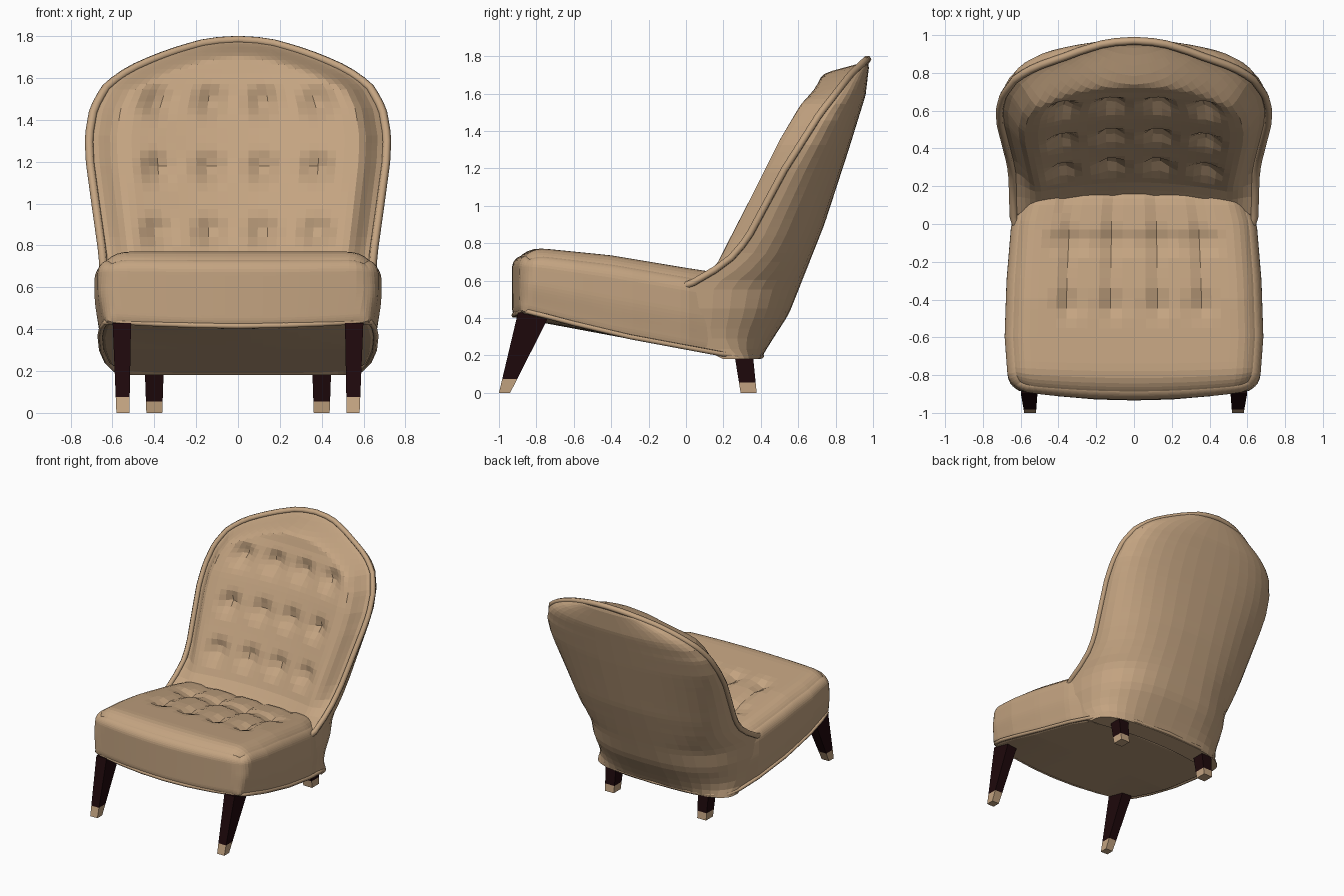
import bpy, bmesh, math
from mathutils import Vector

if "Cube" in bpy.data.objects:
    bpy.data.objects.remove(bpy.data.objects["Cube"])


def material(name, rgb):
    m = bpy.data.materials.new(name)
    m.diffuse_color = (*rgb, 1)
    m.use_nodes = True
    m.node_tree.nodes["Principled BSDF"].inputs["Base Color"].default_value = m.diffuse_color
    return m


TAN = material("tan upholstery", (0.55, 0.37, 0.22))
WOOD = material("dark red wood", (0.013, 0.0025, 0.0035))


def lerp_table(table, t):
    """Piecewise linear lookup in a list of (t, value)."""
    if t <= table[0][0]:
        return table[0][1]
    for (a, fa), (b, fb) in zip(table, table[1:]):
        if t <= b:
            return fa + (fb - fa) * (t - a) / (b - a)
    return table[-1][1]


def smooth(t):
    t = max(0.0, min(1.0, t))
    return t * t * (3 - 2 * t)


def finish(bm, name, mat):
    bmesh.ops.remove_doubles(bm, verts=bm.verts, dist=0.0005)
    bmesh.ops.recalc_face_normals(bm, faces=bm.faces)
    me = bpy.data.meshes.new(name)
    bm.to_mesh(me)
    bm.free()
    me.materials.append(mat)
    ob = bpy.data.objects.new(name, me)
    bpy.context.collection.objects.link(ob)
    return ob


def tuft(a, b, cols, rows, radius, depth):
    """Cone-shaped dimple at each button position."""
    d = min(math.hypot(a - c, b - r) for c in cols for r in rows)
    return depth * max(0.0, 1 - d / radius) ** 1.2


def piping(name, pts, radius, closed):
    cu = bpy.data.curves.new(name, 'CURVE')
    cu.dimensions = '3D'
    cu.bevel_depth = radius
    cu.bevel_resolution = 1
    cu.use_fill_caps = True
    sp = cu.splines.new('POLY')
    sp.points.add(len(pts) - 1)
    for p, co in zip(sp.points, pts):
        p.co = (*co, 1)
    sp.use_cyclic_u = closed
    cu.materials.append(TAN)
    ob = bpy.data.objects.new(name, cu)
    bpy.context.collection.objects.link(ob)
    bpy.ops.object.select_all(action='DESELECT')
    bpy.context.view_layer.objects.active = ob
    ob.select_set(True)
    bpy.ops.object.convert(target='MESH')


# Backrest profiles by height: half width, rim, cushion front and rear surface
BASE, TOP = .18, 1.783
WIDTH = [(.18, .585), (.45, .632), (.75, .645), (1.0, .68), (1.2, .707), (1.32, .712),
         (1.45, .69), (1.55, .635), (1.61, .565), (1.66, .475), (1.70, .38), (1.735, .28),
         (1.765, .175), (1.778, .09), (TOP, 0)]
RIM = [(.18, .2), (.24, .08), (.31, 0), (.55, 0), (.60, .05), (.66, .16), (.74, .265), (.845, .34),
       (1.19, .525), (1.49, .715), (1.7, .88), (TOP, .97)]
CUSHION = [(.18, .2), (.31, .05), (.56, .05), (.64, .12), (.70, .17), (1.03, .34), (1.35, .5),
           (1.57, .63), (1.70, .725), (1.74, .79), (1.765, .86), (TOP, .97)]
REAR = [(.18, .40), (.25, .44), (.42, .55), (.9, .74), (1.3, .87), (1.59, .96), (1.74, .978), (TOP, .97)]
HEIGHT_AT = sorted((w, z) for z, w in WIDTH if z > 1.3)   # outline height by x

# Backrest: one closed ring per height, tufted front and rounded rear
NF, NR, ROWS = 36, 20, 46
bm = bmesh.new()
rings = []
for i in range(ROWS + 1):
    z = BASE + (TOP - BASE) * (1 - (1 - i / ROWS) ** 1.6)
    w, ye, yc, yr = (lerp_table(t, z) for t in (WIDTH, RIM, CUSHION, REAR))
    ring = []
    for j in range(NF + 1):
        u = math.sin((j / NF * 2 - 1) * math.pi / 2) * .5 + (j / NF * 2 - 1) * .5
        x = u * w
        dx = (1 - abs(u)) * w
        f = smooth((dx - .015) / .12)
        hollow = .05 * (1 - min(1, abs(x) / .5) ** 2) * smooth((TOP - z) / .3)
        if z > 1.5:   # keep the cushion full up to the domed outline
            dz = max(0, lerp_table(HEIGHT_AT, abs(x)) - z)
            d = dx * dz / math.hypot(dx, dz) if dx * dz > 0 else 0
            f += (smooth((d - .005) / .085) - f) * smooth((z - 1.5) / .1)
            yc += (.5 + (z - 1.35) * .62 - yc) * smooth((z - 1.6) / .1)
        y = ye + (yc + hollow - ye) * f
        if z > .7:
            y += tuft(x, z, (-.38, -.125, .125, .38), (.86, 1.17, 1.48), .1, .065)
        ring.append(bm.verts.new((x, y, z)))
    e = 2 / (2.8 - .45 * smooth((z - .2) / .8))
    for j in range(1, NR):
        a = math.pi * j / NR
        c, s = math.cos(a), math.sin(a)
        x = w * math.copysign(abs(c) ** e, c)
        ring.append(bm.verts.new((x, ye + (yr - ye) * s ** e, z)))
    rings.append(ring)
for r0, r1 in zip(rings, rings[1:]):
    n = len(r0)
    for j in range(n):
        k = (j + 1) % n
        bm.faces.new((r0[j], r0[k], r1[k], r1[j]))
bm.faces.new(rings[0])
finish(bm, "backrest", TAN)

# Rim piping over the backrest edge, its ends tucked into the seat
side = [.59 + (TOP - .59) * (1 - (1 - i / 28) ** 1.6) for i in range(29)]
half = [(.61, -.05, .555)] + [(lerp_table(WIDTH, z), lerp_table(RIM, z), z) for z in side]
piping("backrest_rim_piping", half + [(-x, y, z) for x, y, z in half[-2::-1]], .021, False)

# Seat: rounded box warped to the sloping seat shape
SEAT_W = [(-.93, .655), (-.82, .67), (-.6, .685), (-.3, .675), (0, .65), (.15, .605), (.25, .53)]
SEAT_TOP = [(-.93, .775), (-.75, .77), (-.4, .735), (0, .668), (.25, .63)]


def seat_bottom(x, y):
    front = max(0, (-y - .4) / .53)
    return .185 + .22 * max(0, (.25 - y) / 1.18) + front * .035 * (min(abs(x), .65) / .6) ** 2


H = Vector((.68, .59, .19))
bm = bmesh.new()
bmesh.ops.create_cube(bm, size=2)
bmesh.ops.subdivide_edges(bm, edges=bm.edges[:], cuts=27, use_grid_fill=True)
for v in bm.verts:
    top = v.co.z > .999
    r = .03 + .12 * (v.co.z + 1) / 2
    p = Vector([.5 * (c + math.sin(c * math.pi / 2)) * h for c, h in zip(v.co, H)])
    q = Vector([max(-(h - r), min(h - r, c)) for c, h in zip(p, H)])
    d = p - q
    if d.length > 1e-6:
        # keep flat sides, round only the edges and corners
        d = d.normalized() * max(abs(c) for c in d)
    p = q + d
    t = (p.z + H.z) / (2 * H.z)
    y = p.y - .34
    x = p.x * lerp_table(SEAT_W, y) / H.x * (.965 + .035 * smooth(t * 2))
    y += .045 * min(1, abs(x) / .62) ** 2 * max(0, -p.y / H.y) ** 3
    b = seat_bottom(x, y)
    z = b + t * (lerp_table(SEAT_TOP, y) - b)
    if top:
        z -= tuft(x, y, (-.35, -.12, .12, .35), (-.43, -.1), .1, .035)
        if abs(x) < .45 and y > -.46:   # stitched channels between the buttons
            g = min(abs(abs(x) - .12), abs(abs(x) - .35), abs(y + .1))
            z -= .018 * max(0, 1 - g / .05)
    v.co = (x, y, z)
finish(bm, "seat", TAN)

# Piping around the lower edge
edge = [(0, -.92), (.2, -.915), (.4, -.898), (.57, -.875), (.635, -.84), (.65, -.75), (.658, -.6),
        (.65, -.3), (.625, 0), (.59, .18), (.555, .27), (.46, .345), (.3, .388), (0, .405)]
half = [(x, y, seat_bottom(x, y) + .012) for x, y in edge]
piping("base_piping", half + [(-x, y, z) for x, y, z in half[-2:0:-1]], .014, True)


# Legs: tapered square posts with pale tips, mirrored left and right
def frustum(name, lo, hi, mat):
    """lo / hi: (x centre, y centre, z, half x, half y)"""
    bm = bmesh.new()
    bmesh.ops.create_cube(bm, size=2)
    for v in bm.verts:
        x, y, z, hx, hy = hi if v.co.z > 0 else lo
        v.co = (x + v.co.x * hx, y + v.co.y * hy, z)
    finish(bm, name, mat)


LEGS = {"front": ((.55, -.97, 0, .031, .03), (.555, -.81, .43, .044, .088), .075),
        "rear": ((.40, .335, 0, .038, .043), (.40, .305, .23, .046, .05), .055)}
for pos, (lo, hi, tip) in LEGS.items():
    f = tip / hi[2]
    mid = tuple(a + (b - a) * f for a, b in zip(lo, hi))
    for sname, s in (("right", 1), ("left", -1)):
        a, m, b = ((s * k[0],) + k[1:] for k in (lo, mid, hi))
        frustum(f"{pos}_leg_{sname}", m, b, WOOD)
        frustum(f"{pos}_leg_tip_{sname}", a, m, TAN)
